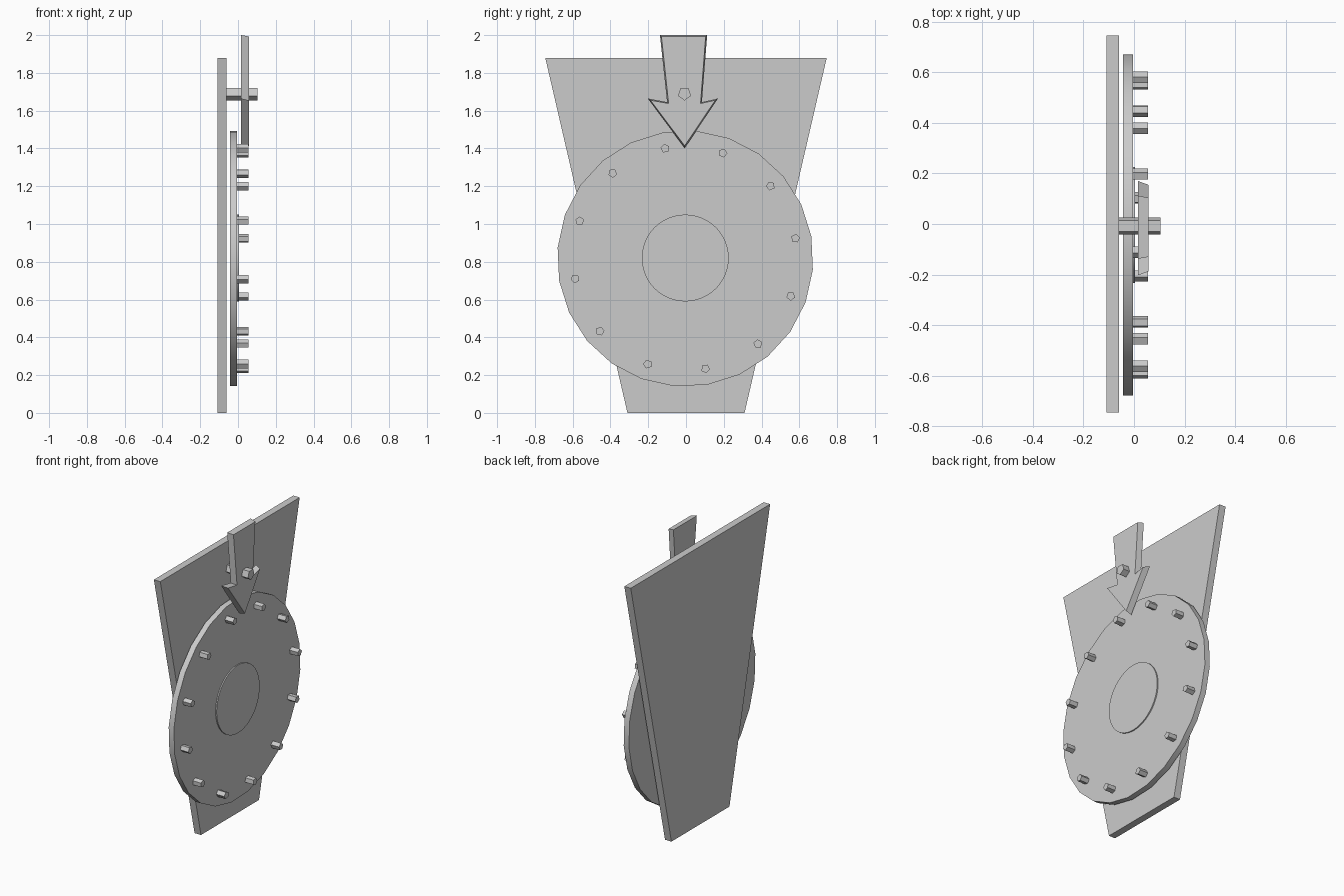
import bpy, bmesh, math

if "Cube" in bpy.data.objects:
    bpy.data.objects.remove(bpy.data.objects["Cube"])

grey = bpy.data.materials.new("plain grey")
grey.diffuse_color = (0.6, 0.6, 0.6, 1)
grey.use_nodes = True
grey.node_tree.nodes["Principled BSDF"].inputs["Base Color"].default_value = grey.diffuse_color


def prism(name, outline, x0, x1, smooth=False, back=None):
    """Extrude a (y, z) outline along x; 'back' may give a different rear outline."""
    bm = bmesh.new()
    rear = [bm.verts.new((x0, y, z)) for y, z in (back or outline)]
    front = [bm.verts.new((x1, y, z)) for y, z in outline]
    n = len(outline)
    bm.faces.new(front)
    bm.faces.new(rear[::-1])
    for i in range(n):
        j = (i + 1) % n
        bm.faces.new((rear[i], rear[j], front[j], front[i]))
    bmesh.ops.recalc_face_normals(bm, faces=bm.faces)
    me = bpy.data.meshes.new(name)
    bm.to_mesh(me)
    bm.free()
    me.materials.append(grey)
    ob = bpy.data.objects.new(name, me)
    bpy.context.collection.objects.link(ob)
    if smooth:
        bpy.ops.object.select_all(action='DESELECT')
        ob.select_set(True)
        bpy.context.view_layer.objects.active = ob
        bpy.ops.object.shade_smooth_by_angle(angle=math.radians(30))
    return ob


def ring(cy, cz, r, n, start):
    """Regular polygon in the (y, z) plane, start angle in degrees."""
    return [(cy + r * math.cos(math.radians(start) + math.tau * i / n),
             cz + r * math.sin(math.radians(start) + math.tau * i / n)) for i in range(n)]


CY, CZ = -0.004, 0.817

# Tapered backing board
prism("backboard", [(-0.31, 0), (0.31, 0), (0.745, 1.88), (-0.745, 1.88)], -0.108, -0.06)

# Wheel disc and raised hub
prism("wheel", ring(CY, CZ, 0.678, 24, 10), -0.043, -0.004, smooth=True)
prism("hub", ring(CY, CZ + 0.003, 0.23, 48, 0), -0.01, 0.004, smooth=True)

# Pegs around the rim
for i, (y, z) in enumerate(ring(CY, CZ, 0.593, 12, 10.4)):
    prism(f"peg_{i + 1}", ring(y, z, 0.024, 5, 10.4 + 30 * i), -0.01, 0.056)

# Pointer arrow, its front face slightly smaller than its rear
arrow_back = [(-0.007, 1.402), (0.17, 1.665), (0.084, 1.645), (0.112, 2.0),
              (-0.138, 2.0), (-0.1, 1.645), (-0.203, 1.665)]
arrow_front = [(-0.007, 1.414), (0.155, 1.655), (0.077, 1.638), (0.104, 1.993),
               (-0.13, 1.993), (-0.092, 1.638), (-0.188, 1.655)]
prism("pointer_arrow", arrow_front, 0.016, 0.057, back=arrow_back)

# Pin holding the pointer
prism("pointer_pin", ring(-0.008, 1.69, 0.036, 5, -90), -0.062, 0.104)
